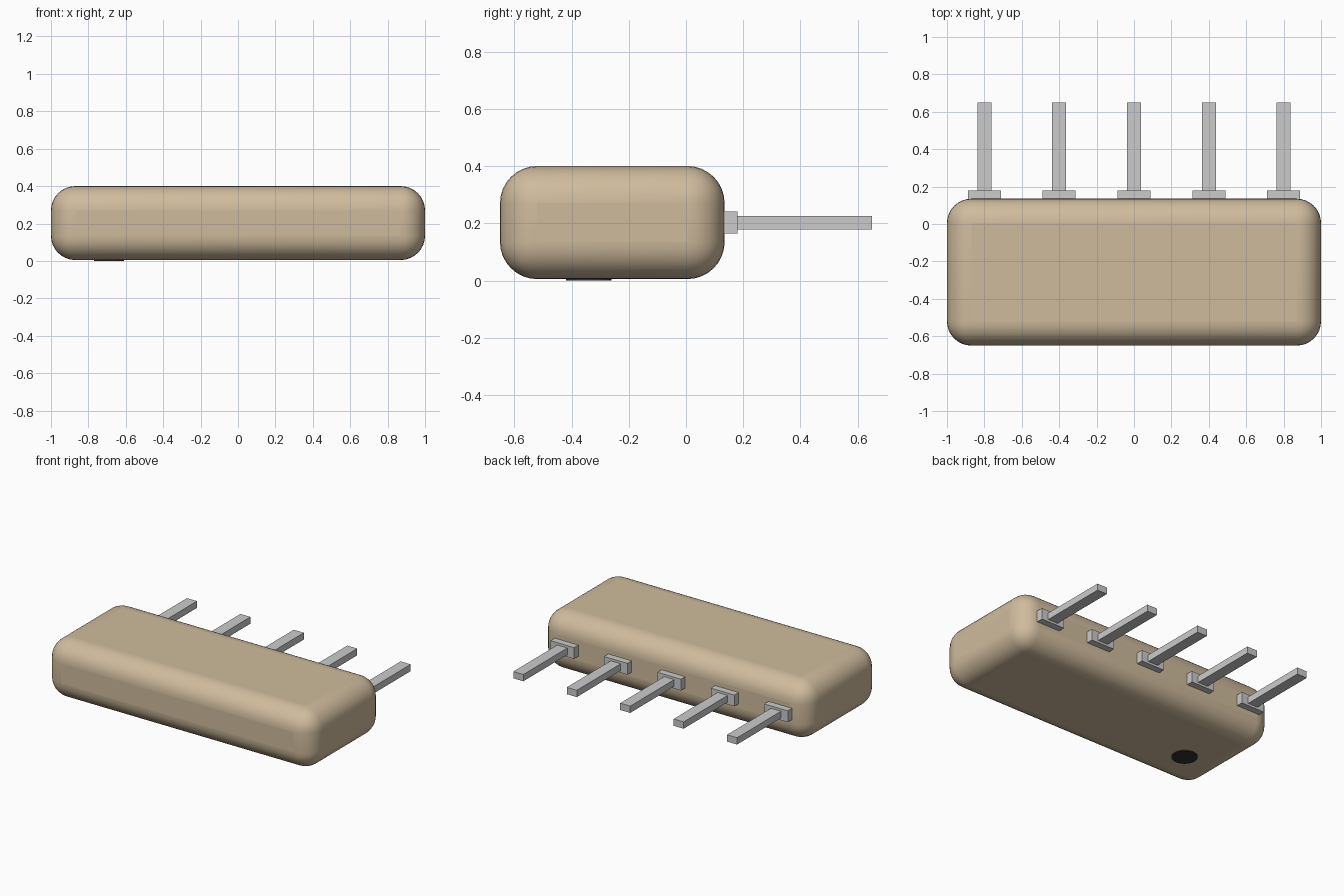
import bpy, bmesh
from mathutils import Matrix, Vector

if "Cube" in bpy.data.objects:
    bpy.data.objects.remove(bpy.data.objects["Cube"])


def add_object(name, bm, color=None):
    mesh = bpy.data.meshes.new(name)
    bm.to_mesh(mesh)
    bm.free()
    obj = bpy.data.objects.new(name, mesh)
    bpy.context.collection.objects.link(obj)
    if color:
        mat = bpy.data.materials.new(name + "_color")
        mat.diffuse_color = color
        mat.use_nodes = True
        mat.node_tree.nodes["Principled BSDF"].inputs["Base Color"].default_value = mat.diffuse_color
        mesh.materials.append(mat)
    return obj


def box(name, lo, hi, color=None):
    lo, hi = Vector(lo), Vector(hi)
    bm = bmesh.new()
    bmesh.ops.create_cube(bm, size=1, matrix=Matrix.Translation((lo + hi) / 2)
                          @ Matrix.Diagonal((*(hi - lo), 1)))
    return add_object(name, bm, color)


# Moulded body with all edges rounded
body = box("body", (-1, -0.65, 0.005), (1, 0.135, 0.4), (0.63, 0.50, 0.34, 1))
bevel = body.modifiers.new("rounded_edges", 'BEVEL')
bevel.width = 0.13
bevel.segments = 8
bpy.context.view_layer.objects.active = body
body.select_set(True)
bpy.ops.object.shade_smooth_by_angle()

# Row of five pins: wide shoulder at the body, narrow lead behind it
for i in range(5):
    x = -0.8 + 0.4 * i
    box(f"pin_shoulder_{i + 1}", (x - 0.088, 0.11, 0.164), (x + 0.088, 0.18, 0.241))
    box(f"pin_lead_{i + 1}", (x - 0.0375, 0.17, 0.179), (x + 0.0375, 0.65, 0.225))

# Dark round marker on the underside
bm = bmesh.new()
bmesh.ops.create_cone(bm, cap_ends=True, segments=32, radius1=0.08, radius2=0.08,
                      depth=0.01, matrix=Matrix.Translation((-0.69, -0.34, 0.005)))
add_object("marker_dot", bm, (0.03, 0.03, 0.03, 1))
